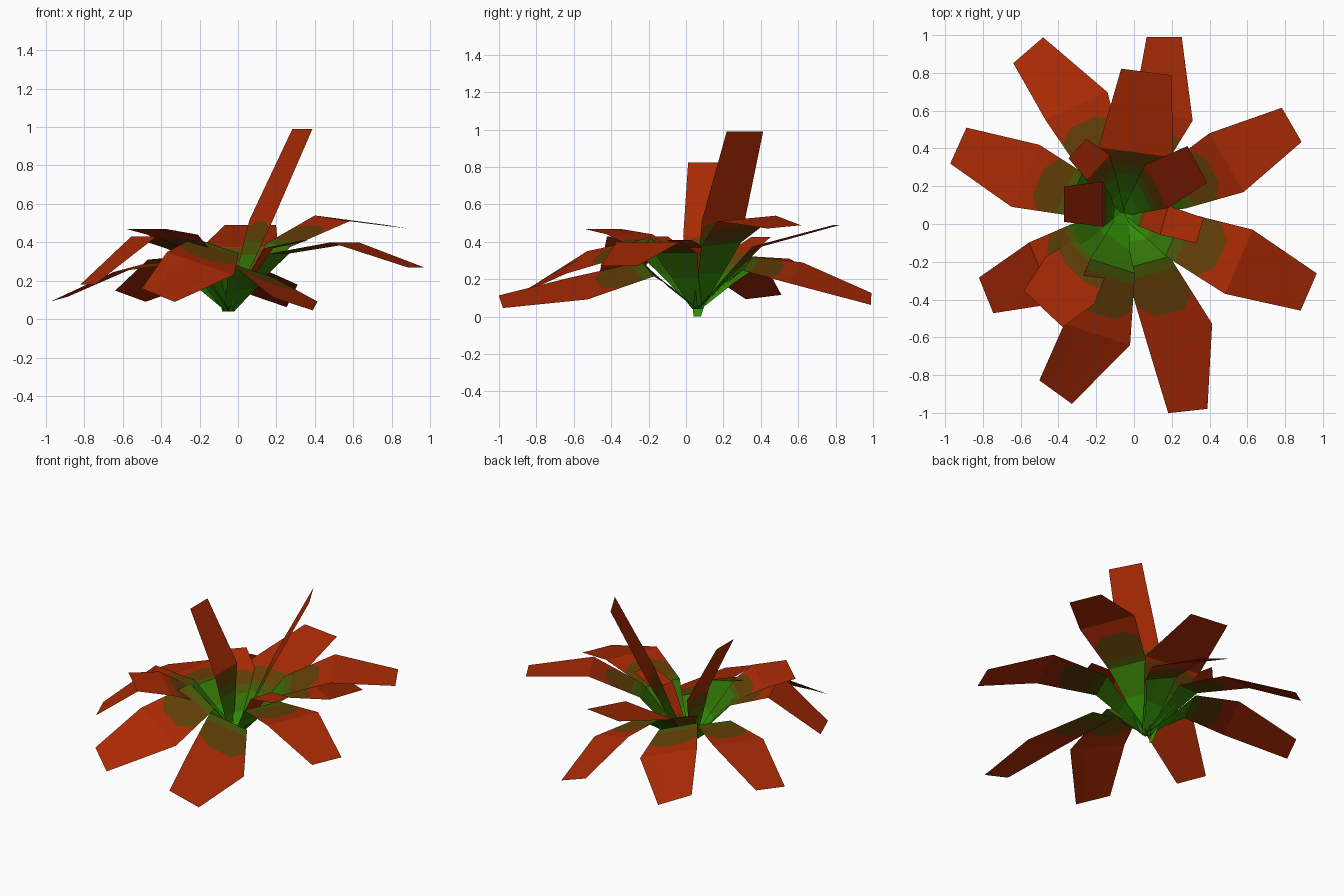
import bpy
import math
from mathutils import Vector, Matrix

cube = bpy.data.objects.get("Cube")
if cube:
    bpy.data.objects.remove(cube, do_unlink=True)


def make_material(name, color):
    mat = bpy.data.materials.new(name)
    mat.use_nodes = True
    mat.diffuse_color = (*color, 1)
    bsdf = mat.node_tree.nodes["Principled BSDF"]
    bsdf.inputs["Base Color"].default_value = (*color, 1)
    bsdf.inputs["Roughness"].default_value = 0.9
    return mat


# Colours in order from the root of a leaf to its tip
BANDS = [
    make_material("bright_green", (0.030, 0.27, 0.002)),
    make_material("leaf_green", (0.035, 0.18, 0.002)),
    make_material("olive_green", (0.065, 0.095, 0.002)),
    make_material("olive_brown", (0.125, 0.050, 0.002)),
    make_material("rust_red", (0.40, 0.023, 0.0015)),
]
ROOT = Vector((-0.05, 0.06, 0.04))
COLUMNS = (-1, -0.45, 0.45, 1)


def leaf(name, tip, wide, half_width, roll=0, skew=0, taper=0.58,
         crest=0.3, shoulder_at=0.62, red_from=0.97, root=ROOT):
    """Strip of quads: root, lower, shoulder, olive, colour split, widest row, tip."""
    tip, wide = Vector(tip), Vector(wide)
    heading = (tip - wide).to_2d().normalized()
    across = Vector((-heading.y, heading.x, 0)) * half_width
    lift = Vector((0, 0, roll))
    side = Matrix.Rotation(math.radians(skew), 3, "Z") @ across + lift

    # Long leaves rise to a shoulder and arch over; short ones rise straight
    reach = (wide - root).to_2d().length
    if reach > 0.4:
        shoulder = root.lerp(wide, 0.29 / reach)
        shoulder.z = crest + 0.35 * (wide.z - 0.28)
        olive, split = 0.16, 0.72
    else:
        shoulder = root.lerp(wide, shoulder_at)
        olive, split = red_from * 0.4, red_from

    rows = [
        (root, across * 0.16),
        (root.lerp(shoulder, 0.55), across * 0.42),
        (shoulder, side * 0.68),
        (shoulder.lerp(wide, olive), side * (0.68 + 0.32 * olive)),
        (shoulder.lerp(wide, split), side * (0.68 + 0.32 * split)),
        (wide, side),
        (tip, (across + lift) * taper),
    ]
    grid = [[p + s * c for c in COLUMNS] for p, s in rows]
    # The red edge curves back towards the root at the leaf's sides
    for c in (0, -1):
        grid[4][c] = grid[4][c].lerp(grid[3][c], 0.35)

    n = len(COLUMNS)
    verts = [v for row in grid for v in row]
    cells = [(i, j) for i in range(len(rows) - 1) for j in range(n - 1)]
    faces = [((i + 1) * n + j, (i + 1) * n + j + 1, i * n + j + 1, i * n + j)
             for i, j in cells]
    mesh = bpy.data.meshes.new(name)
    mesh.from_pydata(verts, [], faces)
    for mat in BANDS:
        mesh.materials.append(mat)
    for face, (i, j) in zip(mesh.polygons, cells):
        face.material_index = min(i, len(BANDS) - 1)
    bpy.context.collection.objects.link(bpy.data.objects.new(name, mesh))


# Long outer leaves
leaf("outer_leaf_back", (0.16, 0.99, 0.095), (0.155, 0.585, 0.235), 0.16, roll=0.055, skew=-13)
leaf("outer_leaf_back_left", (0.835, 0.525, 0.48), (0.49, 0.325, 0.525), 0.18, roll=0.015)
leaf("outer_leaf_left", (0.925, -0.36, 0.27), (0.555, -0.2, 0.40), 0.185)
leaf("outer_leaf_front_left", (0.285, -0.99, 0.08), (0.24, -0.575, 0.15), 0.18, roll=-0.058, skew=9)
leaf("outer_leaf_front_right", (-0.415, -0.89, 0.125), (-0.195, -0.585, 0.29), 0.183,
     roll=-0.06, skew=18, crest=0.38)
leaf("outer_leaf_right", (-0.783, -0.378, 0.18), (-0.49, -0.26, 0.43), 0.175)
leaf("outer_leaf_far_right", (-0.93, 0.415, 0.105), (-0.575, 0.255, 0.265), 0.18, roll=-0.02)
leaf("outer_leaf_back_right", (-0.56, 0.92, 0.12), (-0.305, 0.625, 0.26), 0.18, roll=0.05, skew=-17)

# Raised and short inner leaves
leaf("raised_leaf_back", (0.065, 0.805, 0.49), (0.01, 0.38, 0.375), 0.2, taper=0.67)
leaf("inner_leaf_front_right", (-0.48, -0.45, 0.47), (-0.34, -0.3, 0.44), 0.18, taper=0.78)
leaf("upright_leaf_right", (-0.37, 0.105, 0.825), (-0.165, 0.105, 0.43), 0.12, taper=0.78,
     root=Vector((-0.09, 0.06, 0)))
leaf("upright_leaf_left", (0.335, 0.315, 0.99), (0.12, 0.2, 0.515), 0.13, taper=0.85)
leaf("inner_leaf_left", (0.35, -0.035, 0.41), (0.16, 0.02, 0.37), 0.08, taper=0.87,
     shoulder_at=0.4, red_from=0.15)
leaf("inner_leaf_back_right", (-0.3, 0.4, 0.425), (-0.19, 0.3, 0.35), 0.09, taper=0.78)
